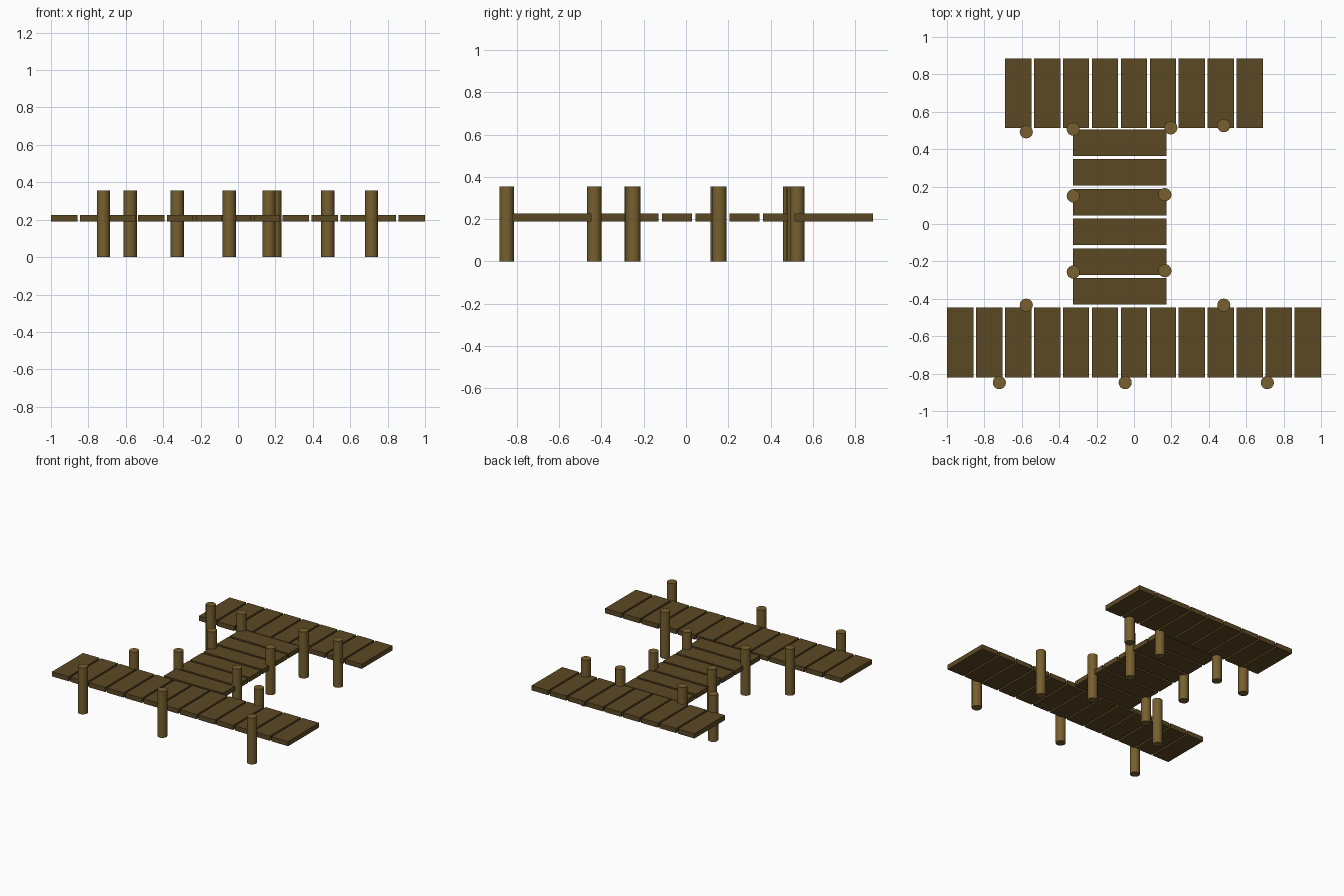
import bpy, math

if "Cube" in bpy.data.objects:
    bpy.data.objects.remove(bpy.data.objects["Cube"])


def material(name, rgb):
    m = bpy.data.materials.new(name)
    m.diffuse_color = (*rgb, 1)
    m.use_nodes = True
    m.node_tree.nodes["Principled BSDF"].inputs["Base Color"].default_value = m.diffuse_color
    return m


plank_wood = material("plank_wood", (0.108, 0.066, 0.017))
post_wood = material("post_wood", (0.185, 0.115, 0.028))

Z0, Z1 = 0.19, 0.226        # deck underside and top
POST_R, POST_H = 0.035, 0.355


def plank(name, x0, x1, y0, y1):
    bpy.ops.mesh.primitive_cube_add(
        size=1, location=((x0 + x1) / 2, (y0 + y1) / 2, (Z0 + Z1) / 2))
    ob = bpy.context.object
    ob.name = name
    ob.scale = (x1 - x0, y1 - y0, Z1 - Z0)
    bpy.ops.object.transform_apply(location=False, rotation=False, scale=True)
    ob.data.materials.append(plank_wood)


def post(name, x, y):
    bpy.ops.mesh.primitive_cylinder_add(
        vertices=24, radius=POST_R, depth=POST_H, location=(x, y, POST_H / 2))
    ob = bpy.context.object
    ob.name = name
    ob.data.materials.append(post_wood)
    bpy.ops.object.shade_smooth_by_angle(angle=math.radians(40))


# Front and back decks: planks running front to back, side by side along x
PITCH, WIDTH = 0.1549, 0.141
for i in range(13):
    x = -1 + i * PITCH
    plank(f"front_deck_plank_{i + 1}", x, x + WIDTH, -0.822, -0.447)
for i in range(9):
    x = -1 + (i + 2) * PITCH
    plank(f"back_deck_plank_{i + 1}", x, x + WIDTH, 0.512, 0.884)

# Connecting walkway: planks running left to right
for i in range(6):
    y = -0.431 + i * 0.159
    plank(f"walkway_plank_{i + 1}", -0.326, 0.175, y, y + 0.142)

# Support posts
posts = {
    "front_edge_post": [(-0.72, -0.848), (-0.047, -0.848), (0.713, -0.848)],
    "front_deck_rear_post": [(-0.576, -0.434), (0.48, -0.434)],
    "walkway_post": [(-0.325, -0.257), (0.165, -0.25),
                     (-0.325, 0.15), (0.165, 0.157),
                     (-0.325, 0.507), (0.197, 0.514)],
    "back_deck_post": [(-0.576, 0.493), (0.48, 0.526)],
}
for name, spots in posts.items():
    for i, (x, y) in enumerate(spots):
        post(f"{name}_{i + 1}", x, y)
